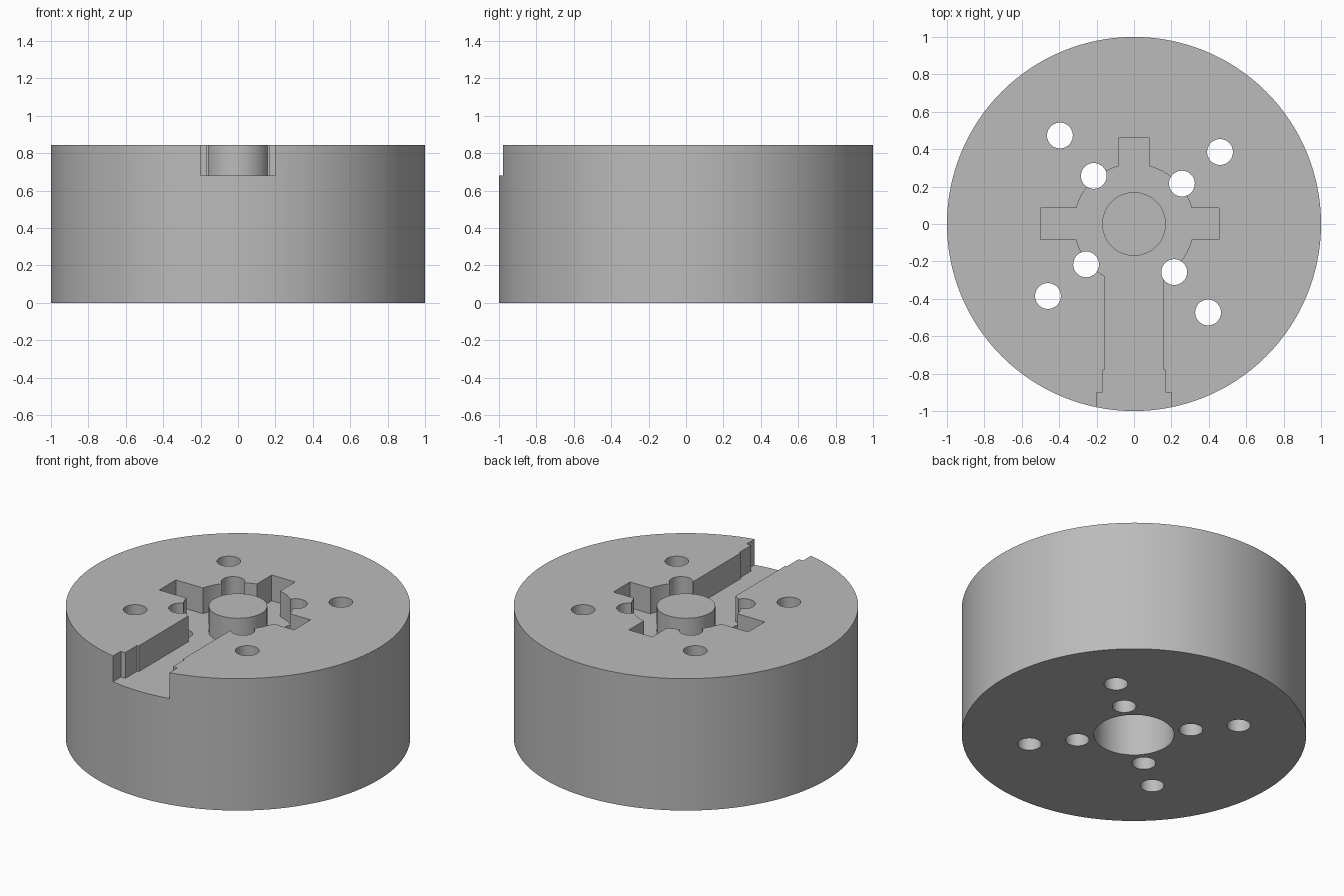
import bpy
import math

if "Cube" in bpy.data.objects:
    bpy.data.objects.remove(bpy.data.objects["Cube"], do_unlink=True)

HEIGHT, FLOOR, OVER = 0.845, 0.68, 0.1

grey = bpy.data.materials.new("machined grey")
colour = (0.5, 0.5, 0.5, 1)
grey.use_nodes = True
grey.diffuse_color = colour
grey.node_tree.nodes["Principled BSDF"].inputs["Base Color"].default_value = colour


def cylinder(name, radius, z0, z1, x=0, y=0, sides=64):
    bpy.ops.mesh.primitive_cylinder_add(vertices=sides, radius=radius, depth=z1 - z0,
                                        location=(x, y, (z0 + z1) / 2))
    obj = bpy.context.object
    obj.name = name
    obj.data.materials.append(grey)
    return obj


def slot(name, x0, x1, y0, y1):
    z0, z1 = FLOOR, HEIGHT + OVER
    bpy.ops.mesh.primitive_cube_add(size=1, location=((x0 + x1) / 2, (y0 + y1) / 2, (z0 + z1) / 2))
    obj = bpy.context.object
    obj.name = name
    obj.scale = (x1 - x0, y1 - y0, z1 - z0)
    bpy.ops.object.transform_apply(location=False, rotation=False)
    obj.data.materials.append(grey)
    return obj


def combine(target, tool, operation="DIFFERENCE"):
    tool.hide_render = True
    mod = target.modifiers.new(tool.name, "BOOLEAN")
    mod.operation, mod.solver, mod.object = operation, "EXACT", tool
    bpy.context.view_layer.objects.active = target
    bpy.ops.object.modifier_apply(modifier=mod.name)
    bpy.data.objects.remove(tool, do_unlink=True)


# Main body
body = cylinder("round_body", 1, 0, HEIGHT, sides=128)

# Pocket: round middle, three short arms and the stepped front channel
pocket = cylinder("pocket_cutter", 0.32, FLOOR, HEIGHT + OVER)
arms = [
    ("cross_arms", -0.5, 0.455, -0.083, 0.085),
    ("back_arm", -0.083, 0.083, 0, 0.46),
    ("channel", -0.157, 0.157, -1.1, 0),
    ("channel_step", -0.168, 0.168, -1.12, -0.78),
    ("channel_mouth", -0.2, 0.2, -1.14, -0.9),
]
for arm in arms:
    combine(pocket, slot(*arm), "UNION")

# The boss stays standing in the pocket
combine(pocket, cylinder("boss_cutter", 0.17, FLOOR - OVER, HEIGHT + 2 * OVER))
combine(body, pocket)

# Blind bore underneath
combine(body, cylinder("bore_cutter", 0.233, -OVER, 0.5))

# Through holes in opposite pairs
for x, y in [(0.46, 0.385), (-0.396, 0.473), (0.256, 0.216), (-0.215, 0.257)]:
    for sign in (1, -1):
        combine(body, cylinder("hole_cutter", 0.069, -OVER, HEIGHT + OVER, sign * x, sign * y, 40))

# Smooth walls with sharp rims
bpy.ops.object.select_all(action="DESELECT")
body.select_set(True)
bpy.context.view_layer.objects.active = body
bpy.ops.object.shade_smooth_by_angle(angle=math.radians(30))
